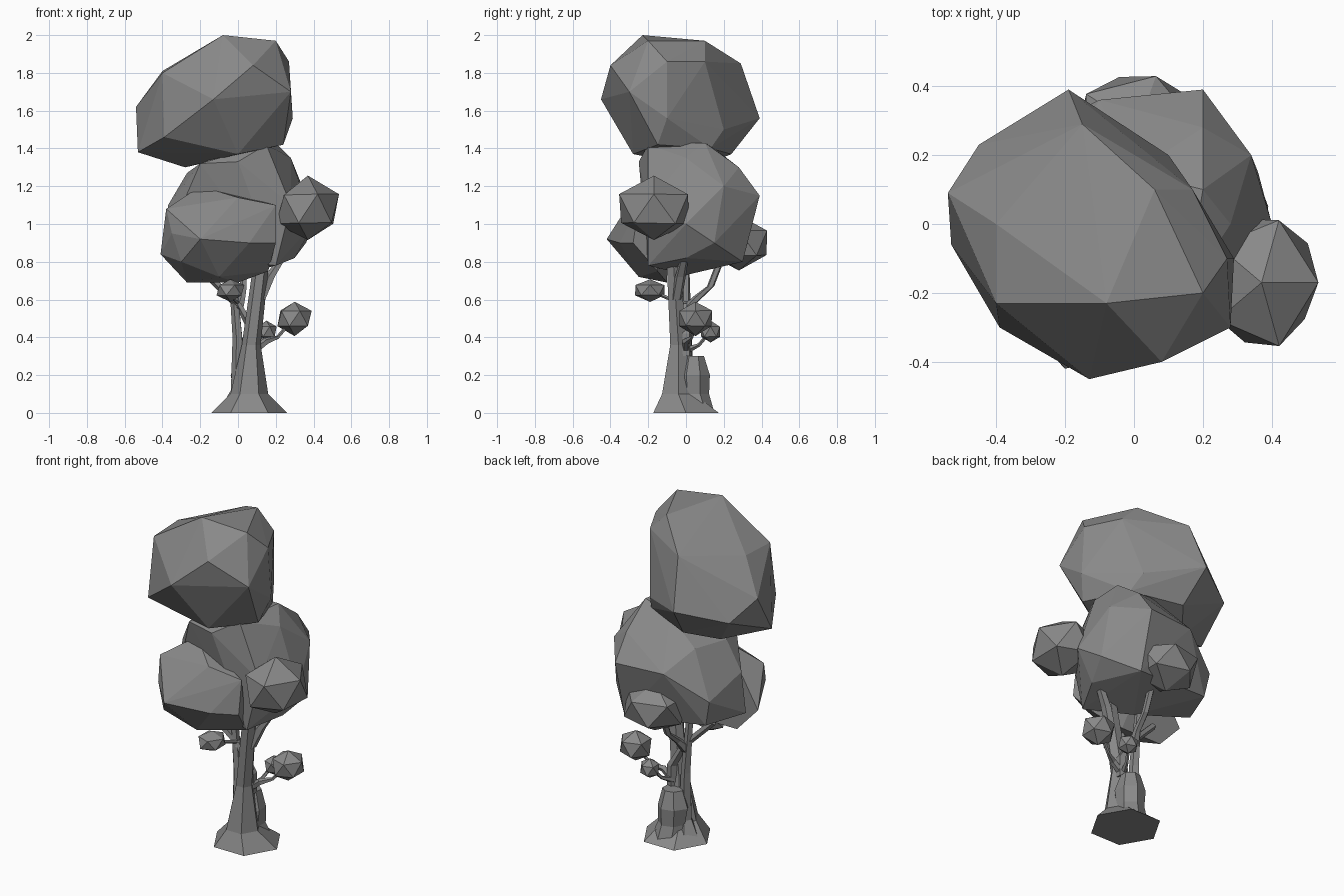
import bpy, bmesh, random
from math import cos, sin, tau
from mathutils import Vector

random.seed(4)
cube = bpy.data.objects.get("Cube")
if cube:
    bpy.data.objects.remove(cube, do_unlink=True)

# One plain grey for the whole tree
GREY = (0.25, 0.25, 0.25, 1)
grey = bpy.data.materials.new("plain grey")
grey.use_nodes = True
grey.diffuse_color = GREY
grey.node_tree.nodes["Principled BSDF"].inputs["Base Color"].default_value = GREY


def finish(name, bm):
    """Turn a bmesh into a flat shaded object."""
    bmesh.ops.recalc_face_normals(bm, faces=bm.faces[:])
    mesh = bpy.data.meshes.new(name)
    bm.to_mesh(mesh)
    bm.free()
    mesh.materials.append(grey)
    obj = bpy.data.objects.new(name, mesh)
    bpy.context.collection.objects.link(obj)
    return obj


def hull(name, points):
    """Faceted foliage mass stretched over a few corner points."""
    bm = bmesh.new()
    for point in points:
        bm.verts.new(point)
    bmesh.ops.convex_hull(bm, input=bm.verts[:])
    loose = [v for v in bm.verts if not v.link_faces]
    bmesh.ops.delete(bm, geom=loose, context='VERTS')
    return finish(name, bm)


def clump(name, centre, size, rough=0.05):
    """Small faceted foliage ball with slightly uneven corners."""
    bm = bmesh.new()
    bmesh.ops.create_icosphere(bm, subdivisions=1, radius=1)
    for vert in bm.verts:
        vert.co *= 1 + random.uniform(-rough, rough)
        vert.co = Vector(centre) + vert.co * Vector(size)
    return finish(name, bm)


def limb(name, path, sides=5, rough=0.0):
    """Tapered limb through rings given as x, y, z, radius."""
    bm = bmesh.new()
    rings = []
    for i, (x, y, z, radius) in enumerate(path):
        here = Vector((x, y, z))
        before = Vector(path[max(i - 1, 0)][:3])
        after = Vector(path[min(i + 1, len(path) - 1)][:3])
        along = (after - before).normalized()
        if along.z > 0.8:
            along = Vector((0, 0, 1))
        side = along.cross(Vector((0, 1, 0))).normalized()
        other = along.cross(side)
        ring = []
        for k in range(sides):
            angle = tau * k / sides
            reach = radius * (1 + random.uniform(-rough, rough))
            offset = side * cos(angle) + other * sin(angle)
            ring.append(bm.verts.new(here + offset * reach))
        rings.append(ring)
    for low, high in zip(rings, rings[1:]):
        for k in range(sides):
            n = (k + 1) % sides
            bm.faces.new((low[k], low[n], high[n], high[k]))
    bm.faces.new(rings[0])
    bm.faces.new(rings[-1])
    return finish(name, bm)


# Upper crown: one big slanted mass
hull("upper_crown", [
    (-.54, .09, 1.62), (-.53, -.06, 1.38), (-.45, .23, 1.5), (-.19, .39, 1.56),
    (.1, .2, 1.5), (.29, -.1, 1.56), (.28, -.3, 1.7), (.08, -.4, 1.84),
    (-.13, -.45, 1.66), (-.39, -.3, 1.46), (-.4, -.23, 1.8),
    (-.4, 0, 1.81), (-.15, .29, 1.85), (-.08, -.23, 2), (.2, -.2, 1.97),
    (.06, .1, 1.97), (.27, -.1, 1.86), (-.28, .07, 1.3), (0, -.28, 1.37),
    (.24, -.15, 1.42), (-.15, .24, 1.37), (.17, .1, 1.86), (.14, .13, 1.4)])

# Lower crown: front mass and main mass
hull("lower_crown_front", [
    (-.41, -.1, .84), (-.38, -.2, 1.08), (-.35, -.26, .95), (-.2, -.42, .92),
    (-.3, -.28, .8), (-.27, -.1, .69), (-.1, -.25, .72), (0, -.1, .69),
    (.06, -.35, .9), (0, -.28, 1.14), (-.2, -.1, 1.2), (.16, -.15, .75),
    (.2, -.28, .9), (.2, -.25, 1.1)])
hull("lower_crown_main", [
    (-.27, 0, 1.27), (-.2, -.18, 1.32), (0, -.25, 1.33), (-.2, .2, 1.27),
    (.15, -.2, 1.42), (.2, .1, 1.43), (0, .15, 1.4), (.2, .28, 1.3),
    (.28, 0, 1.35), (.34, .2, 1.2), (.2, .39, 1.15), (-.1, .36, 1.15),
    (.4, 0, 1), (.36, .15, .9), (.2, .3, .8), (.2, -.2, .78),
    (.28, -.2, 1.1), (0, 0, .73), (.3, 0, .82), (-.33, .25, 1),
    (-.3, .24, .85), (-.4, 0, .86), (-.37, 0, 1.1)])

# Foliage clumps on the crown and on the twigs
clump("back_foliage", (.01, .28, .9), (.2, .18, .15))
clump("left_foliage", (.37, -.17, 1.08), (.18, .21, .17))
clump("left_leaf_clump", (.3, .05, .5), (.1, .1, .09))
clump("front_leaf_clump", (-.04, -.19, .65), (.08, .09, .06))
clump("back_leaf_clump", (.15, .13, .43), (.06, .06, .06))

# Main trunk with flared roots
limb("trunk", [(.06, 0, 0, .2), (.06, -.04, .1, .1), (.07, -.04, .36, .05),
               (.13, -.07, .85, .04)], sides=6)

# Thin second stem and knobbly stump behind the trunk
limb("second_stem", [(-.03, .02, 0, .08), (0, 0, .12, .04), (0, 0, .4, .03),
                     (-.03, 0, .75, .02)], rough=0.1)
limb("back_stump", [(.07, .06, 0, .1), (.06, .04, .1, .08), (.06, .04, .2, .09),
                    (.06, .04, .3, .06)], sides=7, rough=0.1)

# Branches and twigs
BRANCHES = {
    "right_branch": [(0, 0, .57, .02), (-.09, -.02, .66, .02), (-.16, -.03, .73, .02)],
    "back_branch": [(0, 0, .54, .03), (.02, .05, .6, .02), (.03, .13, .67, .02),
                    (.03, .18, .8, .02)],
    "left_branch": [(.12, -.05, .6, .03), (.17, -.03, .72, .03), (.26, 0, .86, .02)],
    "front_twig": [(0, 0, .58, .01), (-.03, -.1, .61, .01), (-.04, -.17, .64, .01)],
    "left_twig": [(.09, 0, .33, .02), (.15, 0, .38, .02), (.21, .03, .4, .01),
                  (.27, .05, .47, .01)],
    "back_twig": [(.08, 0, .33, .02), (.11, .07, .36, .01), (.14, .12, .42, .01)],
    "cross_branch": [(.09, 0, .3, .03), (.09, 0, .42, .03), (0, 0, .58, .02)],
}
for name, path in BRANCHES.items():
    limb(name, path)
